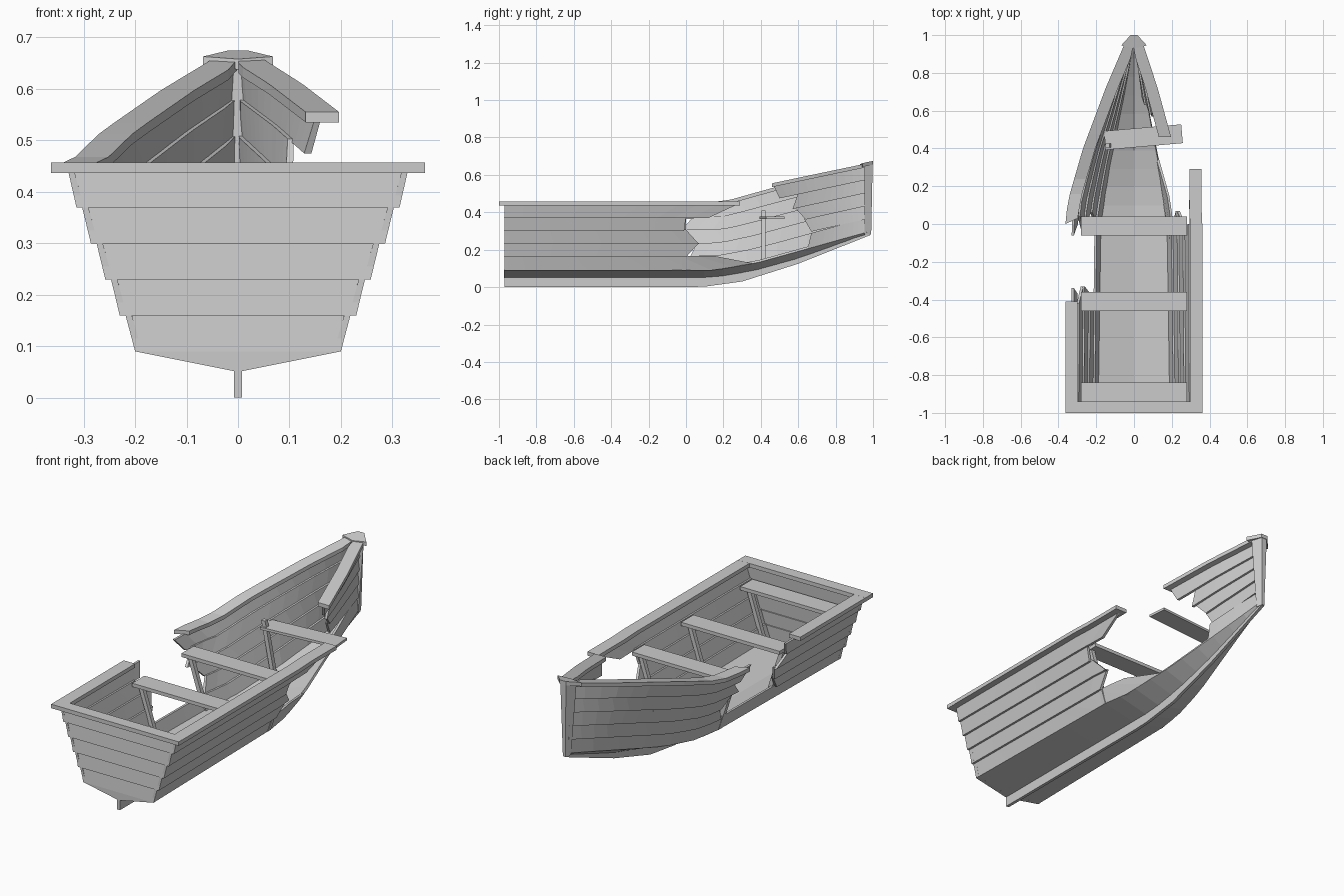
import bpy, bmesh
from math import radians
from mathutils import Vector, Matrix

if "Cube" in bpy.data.objects:
    bpy.data.objects.remove(bpy.data.objects["Cube"])

# hull control curves along y
SHEER_X = [(-1, .34), (0, .34), (.12, .328), (.4, .247), (.72, .127), (.97, .02)]
SHEER_Z = [(-1, .44), (.2, .44), (.45, .51), (.73, .583), (.97, .645)]
CHINE_X = [(-1, .20), (0, .185), (.3, .14), (.6, .08), (.97, .012)]
CHINE_Z = [(-1, .09), (.15, .09), (.38, .13), (.65, .205), (.97, .295)]
BOTTOM_Z = [(-1, .05), (.15, .05), (.36, .085), (.6, .15), (.97, .28)]
KEEL_Z = [(-1, 0), (.08, 0), (.3, .03), (.6, .125), (.99, .28)]


def at(curve, y):
    for (a, p), (b, q) in zip(curve, curve[1:]):
        if y <= b:
            return p + (q - p) * (y - a) / (b - a)
    return curve[-1][1]


def loft(name, rings):
    bm = bmesh.new()
    vs = [[bm.verts.new(p) for p in r] for r in rings]
    n = len(rings[0])
    for a, b in zip(vs, vs[1:]):
        for i in range(n):
            j = (i + 1) % n
            bm.faces.new((a[i], a[j], b[j], b[i]))
    bm.faces.new(vs[0])
    bm.faces.new(vs[-1])
    bmesh.ops.recalc_face_normals(bm, faces=bm.faces)
    me = bpy.data.meshes.new(name)
    bm.to_mesh(me)
    bm.free()
    ob = bpy.data.objects.new(name, me)
    bpy.context.collection.objects.link(ob)
    return ob


def box(name, loc, size, rot_z=0, tilt=0):
    x, y, z = (s / 2 for s in size)
    m = (Matrix.Translation(loc) @ Matrix.Rotation(radians(rot_z), 4, 'Z')
         @ Matrix.Rotation(radians(tilt), 4, 'Y'))
    return loft(name, [[m @ Vector(p) for p in
                        ((-x, v, -z), (x, v, -z), (x, v, z), (-x, v, z))] for v in (-y, y)])


def stations(a, b, n=12):
    return [a + (b - a) * i / n for i in range(n + 1)]


# deformations of the broken pieces
def plain(x, y, z):
    return x, y, z


def bent_bow(x, y, z):
    d = .97 - y
    return max(x - .1 * d, .001), y, z + .05 * d


def straight(y):
    return min(y, .05)


def same(y):
    return y


def plank(name, side, k, start, end, bend=plain, warp=same):
    """One overlapping strake; start and end give y at its lower and upper edge."""
    def edge(y, f, off):
        w = warp(y)
        x = at(CHINE_X, w) * (1 - f) + at(SHEER_X, w) * f + off
        z = at(CHINE_Z, w) * (1 - f) + at(SHEER_Z, w) * f
        return max(x, .002), y, z
    rings = []
    for i in range(13):
        t = i / 12
        yl = start[0] * (1 - t) + end[0] * t
        yh = start[1] * (1 - t) + end[1] * t
        f0, f1 = k / 5, (k + 1) / 5 + (.02 if k < 4 else 0)
        lo = .002 if k else 0
        ring = [edge(yl, f0, lo), edge(yh, f1, -.01),
                edge(yh, f1, -.022), edge(yl, f0, lo - .014)]
        rings.append([(side * p[0], p[1], p[2]) for p in (bend(*q) for q in ring)])
    return loft(name, rings)


def gunwale(name, side, y0, y1, bend=plain, warp=same, skew=0):
    rings = []
    for y in stations(y0, y1):
        sx, z = at(SHEER_X, warp(y)), at(SHEER_Z, warp(y)) - .003
        yi = y + (skew if y == y0 else 0)
        pts = [(sx + .023, y, z), (sx + .023, y, z + .02),
               (max(sx - .042, .001), yi, z + .02), (max(sx - .042, .001), yi, z)]
        rings.append([(side * p[0], p[1], p[2]) for p in (bend(*q) for q in pts)])
    return loft(name, rings)


# planks and rails, with the broken gap on each side
S, B = -.97, .972
plank("left_low_plank", -1, 0, (S, S), (B, B))
plank("right_low_plank", 1, 0, (S, S), (.36, .15))
plank("right_bow_low_plank", 1, 0, (.65, .67), (B, B))
left_stern = [(-.42, -.36), (-.36, -.33), (-.33, -.42), (-.37, -.34)]
left_bow = [(.02, .06), (.06, -.01), (-.03, .04), (0, -.06)]
right_stern = [(0, .07), (.07, 0), (-.01, 0), (.12, .27)]
right_bow = [(.67, .63), (.64, .58), (.57, .6), (.5, .47)]
for i in range(4):
    k = i + 1
    plank("left_stern_plank", -1, k, (S, S), left_stern[i])
    plank("left_bow_plank", -1, k, left_bow[i], (B, B))
    plank("right_stern_plank", 1, k, (S, S), right_stern[i], warp=straight)
    plank("right_bow_plank", 1, k, right_bow[i], (B, B), bent_bow)
gunwale("left_stern_rail", -1, -1, -.41)
gunwale("left_bow_rail", -1, 0, .955, skew=.03)
gunwale("right_stern_rail", 1, -1, .29, warp=straight)
gunwale("right_bow_rail", 1, .46, .955, bent_bow)
box("stern_rail", (0, -.97, .447), (.724, .06, .0205))

# bottom and keel
for s in (-1, 1):
    loft("bottom", [[(0, y, at(BOTTOM_Z, y)), (s * at(CHINE_X, y), y, at(CHINE_Z, y)),
                     (s * at(CHINE_X, y) * .95, y, at(CHINE_Z, y) + .012),
                     (0, y, at(BOTTOM_Z, y) + .014)] for y in stations(S, B, 20)])
loft("keel", [[(-.008, y, at(KEEL_Z, y)), (.008, y, at(KEEL_Z, y)),
               (.008, y, at(BOTTOM_Z, y) + .008), (-.008, y, at(BOTTOM_Z, y) + .008)]
              for y in stations(S, .985, 20)])

# transom boards
for k in range(5):
    f0, f1 = k / 5, (k + 1) / 5 + (.01 if k < 4 else 0)
    x0, z0 = .2 + .14 * f0 + (.002 if k else 0), .09 + .35 * f0
    x1, z1 = .2 + .14 * f1 - .01, .09 + .35 * f1
    loft("transom_board", [[(-x0, y, z0), (x0, y, z0), (x1, y + .006, z1), (-x1, y + .006, z1)]
                           for y in (-.972, -.952)])
loft("transom_foot", [[(-.2, y, .09), (0, y, .05), (.2, y, .09)] for y in (-.972, -.952)])

# stem post and its cap
loft("stem_post", [[(-w, .955, z0), (-n, y1, z), (n, y1, z), (w, .955, z0)]
                   for w, n, y1, z, z0 in ((.014, .007, .99, .282, .28),
                                           (.045, .016, .998, .66, .645))])
loft("stem_cap", [[(-.068, .945, .643 + d), (-.018, 1, .655 + d), (.018, 1, .655 + d),
                   (.068, .945, .643 + d), (0, .93, .638 + d)] for d in (0, .02)])

# seats and their slanted legs
def leg(name, y, top, foot):
    loft(name, [[(x - .011, y - .011, z), (x + .011, y - .011, z),
                 (x + .011, y + .011, z), (x - .011, y + .011, z)] for x, z in (foot, top)])


for y in (-.89, -.41, -.01):
    box("seat", (0, y, .372), (.56, .1, .018))
    for s in (-1, 1):
        leg("seat_leg", y, (s * .265, .365), (s * .175, .09))
box("broken_seat", (.05, .46, .372), (.41, .1, .013), 5)
leg("broken_seat_leg", .415, (-.14, .41), (-.085, .135))
